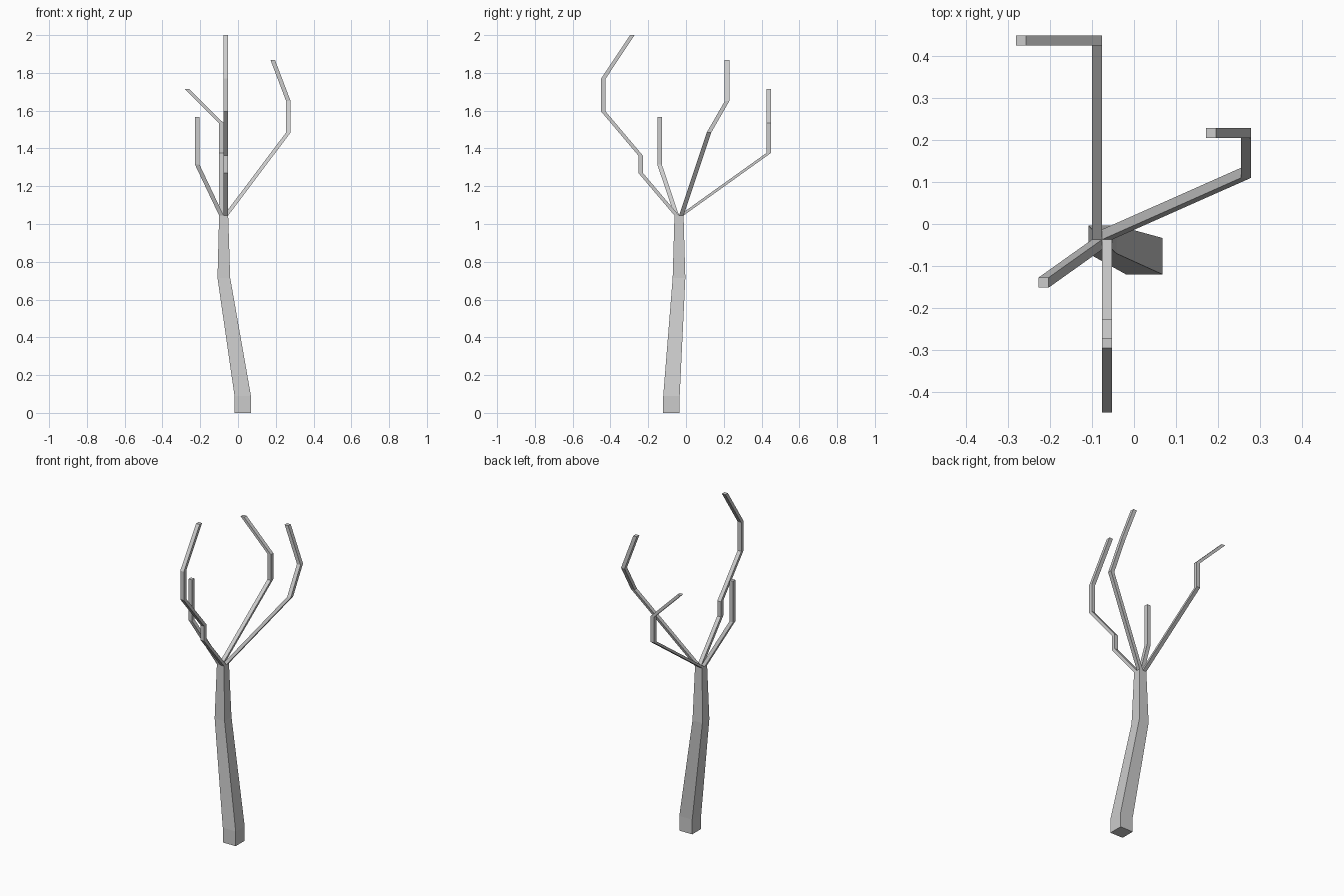
import bpy, bmesh

if "Cube" in bpy.data.objects:
    bpy.data.objects.remove(bpy.data.objects["Cube"])


def limb(name, rings, cap_bottom=False, cap_top=False):
    """Square limb lofted through level rings given as (x, y, z, width)."""
    bm = bmesh.new()
    loops = []
    for x, y, z, w in rings:
        h = w / 2
        loops.append([bm.verts.new((x + sx * h, y + sy * h, z))
                      for sx, sy in ((-1, -1), (1, -1), (1, 1), (-1, 1))])
    for a, b in zip(loops, loops[1:]):
        for i in range(4):
            j = (i + 1) % 4
            bm.faces.new((a[i], a[j], b[j], b[i]))
    if cap_bottom:
        bm.faces.new(loops[0][::-1])
    if cap_top:
        bm.faces.new(loops[-1])
    mesh = bpy.data.meshes.new(name)
    bm.to_mesh(mesh)
    bm.free()
    bpy.context.collection.objects.link(bpy.data.objects.new(name, mesh))


# Tapering, leaning trunk
TOP_X, TOP_Y, TOP_Z, TOP_W = -0.076, -0.037, 1.045, 0.048
limb("trunk", [
    (0.025, -0.077, 0.0, 0.087),
    (0.025, -0.077, 0.09, 0.087),
    (-0.075, -0.037, 0.715, 0.067),
    (TOP_X, TOP_Y, TOP_Z, TOP_W),
], cap_bottom=True)

# Four branches, each growing from one quarter of the trunk top
W = TOP_W / 2
Q = W / 2
FX = TOP_X + Q
BX = TOP_X - Q
branches = {
    "front_branch": ((1, -1), [(FX, -0.240, 1.27), (FX, -0.240, 1.362),
                               (FX, -0.437, 1.595), (FX, -0.437, 1.77),
                               (FX, -0.284, 2.0)]),
    "back_branch": ((-1, 1), [(BX, 0.438, 1.376), (BX, 0.438, 1.534),
                              (-0.269, 0.438, 1.714)]),
    "right_branch": ((1, 1), [(0.267, 0.122, 1.485), (0.267, 0.217, 1.65),
                              (0.184, 0.217, 1.868)]),
    "left_branch": ((-1, -1), [(-0.216, -0.140, 1.315),
                               (-0.216, -0.140, 1.566)]),
}
for name, ((sx, sy), path) in branches.items():
    start = (TOP_X + sx * Q, TOP_Y + sy * Q, TOP_Z)
    limb(name, [(*p, W) for p in [start] + path], cap_top=True)
